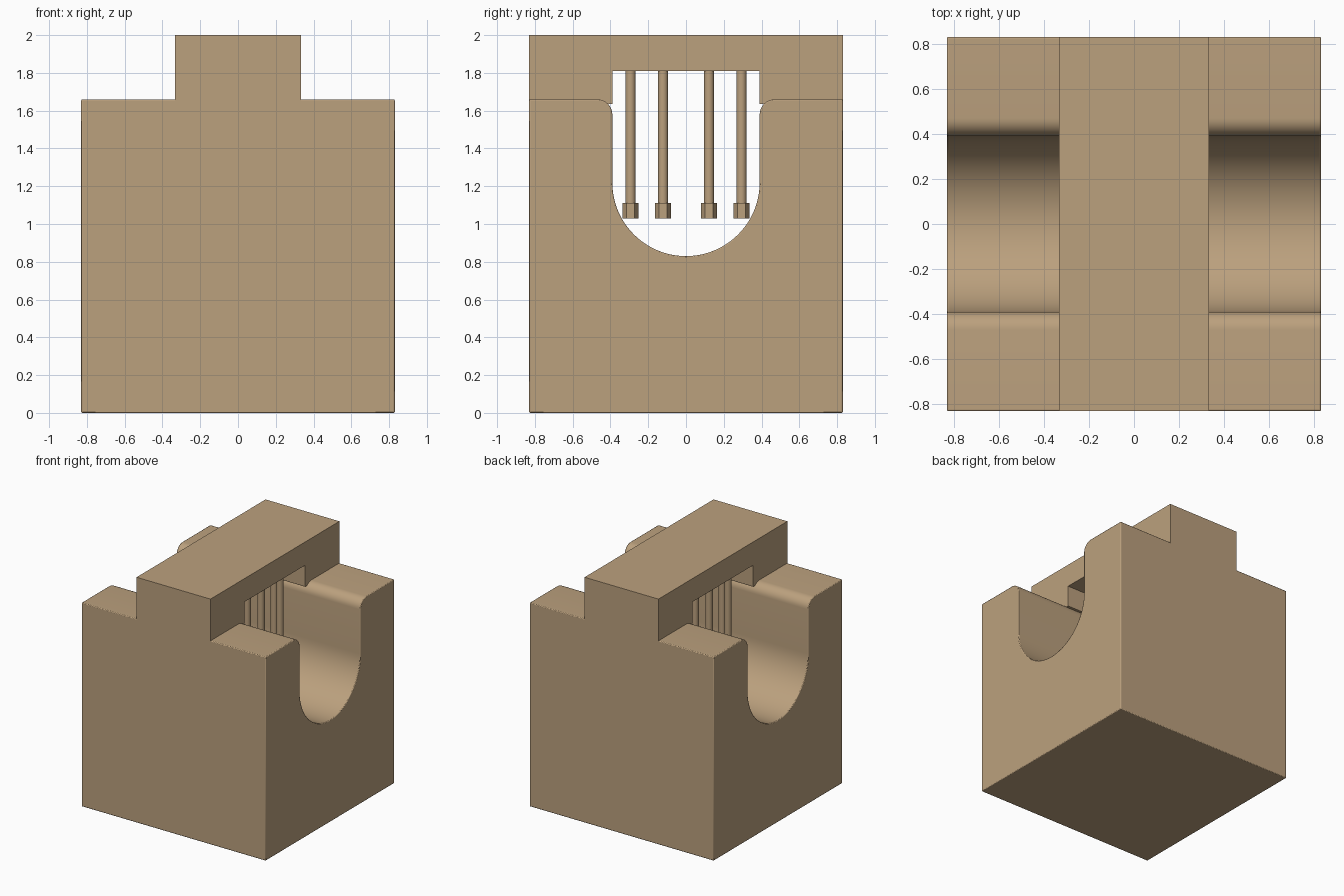
import bpy
import bmesh
from math import sin, cos, pi, radians

if "Cube" in bpy.data.objects:
    bpy.data.objects.remove(bpy.data.objects["Cube"], do_unlink=True)

TAN = (0.50, 0.355, 0.208, 1.0)
tan = bpy.data.materials.new("warm_tan")
tan.diffuse_color = TAN
tan.use_nodes = True
tan.node_tree.nodes["Principled BSDF"].inputs["Base Color"].default_value = TAN

HALF = 0.83          # half width of the block
TOP = 1.66           # block top
GAP = 0.39           # half width of the channel
FILLET = 0.08        # rounding of the channel lips
BAR = 0.333          # half width of the bridge
CEILING = 1.81       # underside of the bridge


def finish(name, bm):
    bmesh.ops.recalc_face_normals(bm, faces=bm.faces)
    mesh = bpy.data.meshes.new(name)
    bm.to_mesh(mesh)
    bm.free()
    mesh.materials.append(tan)
    obj = bpy.data.objects.new(name, mesh)
    bpy.context.collection.objects.link(obj)
    return obj


def smooth(obj, angle):
    bpy.ops.object.select_all(action='DESELECT')
    obj.select_set(True)
    bpy.context.view_layer.objects.active = obj
    bpy.ops.object.shade_smooth_by_angle(angle=radians(angle))


def extrude_profile(name, points, half):
    """Extrude a (y, z) outline along x."""
    bm = bmesh.new()
    face = bm.faces.new([bm.verts.new((-half, y, z)) for y, z in points])
    new = bmesh.ops.extrude_face_region(bm, geom=[face])["geom"]
    verts = [v for v in new if isinstance(v, bmesh.types.BMVert)]
    bmesh.ops.translate(bm, verts=verts, vec=(2 * half, 0, 0))
    return finish(name, bm)


def arc(cy, cz, r, start, end, steps):
    angles = [start + (end - start) * i / steps for i in range(steps + 1)]
    return [(cy + r * cos(a), cz + r * sin(a)) for a in angles]


def mirrored(half_outline):
    return half_outline + [(-y, z) for y, z in reversed(half_outline)]


# Block with a rounded channel running from side to side
lip = arc(GAP + FILLET, TOP - FILLET, FILLET, pi / 2, pi, 8)
bowl = arc(0, 0.83 + GAP, GAP, 0, -pi, 40)
block = extrude_profile(
    "base_block",
    [(HALF, 0), (HALF, TOP)] + lip + bowl
    + [(-y, z) for y, z in reversed(lip)] + [(-HALF, TOP), (-HALF, 0)],
    HALF)
bevel = block.modifiers.new("soft_edges", 'BEVEL')
bevel.width = 0.006
bevel.segments = 2
bevel.limit_method = 'ANGLE'
bevel.angle_limit = radians(60)
smooth(block, 40)

# Bridge spanning the channel from front to back
extrude_profile(
    "bridge",
    mirrored([(HALF, 2.0), (HALF, 1.635), (GAP, 1.635), (GAP, CEILING)]),
    BAR)


# Ring of hanging rods with hexagonal tips
def add_prism(bm, x, y, low, high, radius, sides):
    made = bmesh.ops.create_cone(bm, cap_ends=True, segments=sides,
                                 radius1=radius, radius2=radius,
                                 depth=high - low)["verts"]
    bmesh.ops.translate(bm, verts=made, vec=(x, y, (low + high) / 2))


for i in range(8):
    a = pi / 8 + i * pi / 4
    x, y = 0.318 * cos(a), 0.318 * sin(a)
    bm = bmesh.new()
    add_prism(bm, x, y, 1.11, CEILING + 0.01, 0.027, 12)
    rod = finish(f"rod_{i + 1}", bm)
    smooth(rod, 40)
    bm = bmesh.new()
    add_prism(bm, x, y, 1.03, 1.11, 0.042, 6)
    finish(f"rod_tip_{i + 1}", bm)
